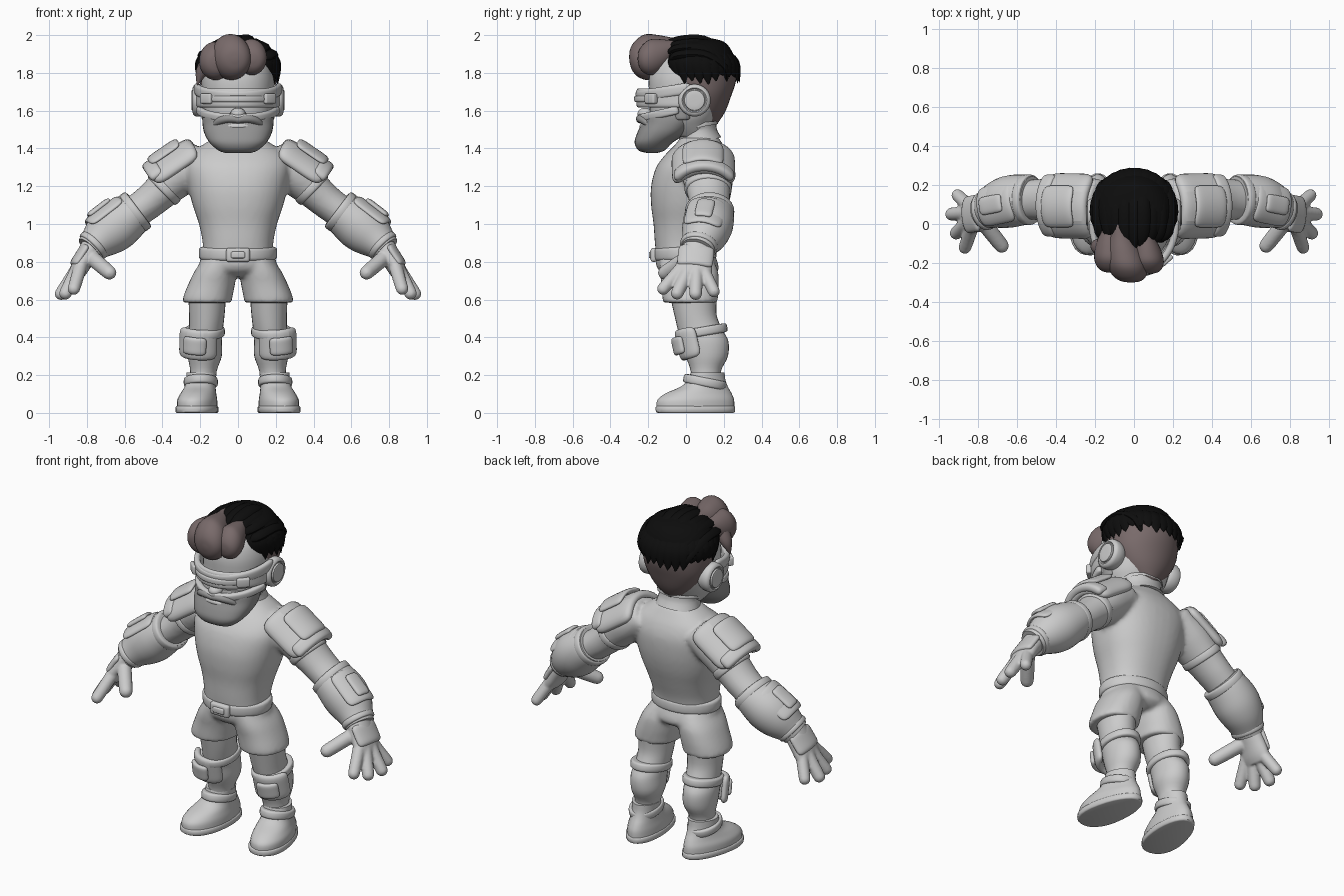
import bpy, bmesh, random
from math import sin, cos, pi, radians, copysign
from mathutils import Vector, Matrix

random.seed(4)

def material(name, rgb):
    m = bpy.data.materials.new(name)
    m.diffuse_color = (*rgb, 1)
    return m

BROWN = material("brown_hair", (0.19, 0.145, 0.145))
BLACK = material("black_hair", (0.004, 0.004, 0.004))
DARK = material("beard_grey", (0.3, 0.3, 0.3))

def finish(name, bm, mat=None, mirror=False):
    bmesh.ops.recalc_face_normals(bm, faces=bm.faces)
    me = bpy.data.meshes.new(name)
    bm.to_mesh(me)
    bm.free()
    ob = bpy.data.objects.new(name, me)
    bpy.context.collection.objects.link(ob)
    if mat:
        me.materials.append(mat)
    if mirror:
        ob.modifiers.new("Mirror", 'MIRROR')
    return ob

def frame(axis, up):
    a = Vector(axis).normalized()
    u = Vector(up)
    u = (u - a * u.dot(a)).normalized()
    return u, a.cross(u)

def spline(rows, steps):
    out = []
    for i in range(len(rows) - 1):
        p = [rows[max(0, i - 1)], rows[i], rows[i + 1], rows[min(len(rows) - 1, i + 2)]]
        for k in range(steps):
            t = k / steps
            out.append([0.5 * (2 * b + (c - a) * t + (2 * a - 5 * b + 4 * c - d) * t * t
                        + (3 * b - a - 3 * c + d) * t ** 3) for a, b, c, d in zip(*p)])
    return out + [list(rows[-1])]

def tube(name, rows, up=(1, 0, 0), axis=None, mat=None, mirror=False, n=28, p=2, taper=0, steps=4):
    """Loft through rows of (x, y, z, radius along up, radius across)."""
    rows = spline(rows, steps)
    bm = bmesh.new()
    rings = []
    for i, r in enumerate(rows):
        a = axis or Vector(rows[min(i + 1, len(rows) - 1)][:3]) - Vector(rows[max(i - 1, 0)][:3])
        u, v = frame(a, up)
        ring = []
        for k in range(n):
            c, s = cos(2 * pi * k / n), sin(2 * pi * k / n)
            c, s = copysign(abs(c) ** (2 / p), c), copysign(abs(s) ** (2 / p), s)
            ring.append(bm.verts.new(Vector(r[:3]) + u * r[3] * c * (1 - taper * s) + v * r[4] * s))
        rings.append(ring)
    for a, b in zip(rings, rings[1:]):
        for k in range(n):
            bm.faces.new((a[k], a[(k + 1) % n], b[(k + 1) % n], b[k]))
    bm.faces.new(rings[0])
    bm.faces.new(rings[-1])
    return finish(name, bm, mat, mirror)

def standing(name, rows, **kw):
    """Loft with level rings: rows of (x, y, z, rx, ry)."""
    return tube(name, rows, axis=(0, 0, 1), **kw)

def blend(name, parts, voxel, smooth):
    """Fuse overlapping lofts into one soft surface."""
    bpy.context.view_layer.update()
    deps = bpy.context.evaluated_depsgraph_get()
    bm = bmesh.new()
    for ob in parts:
        bm.from_mesh(ob.evaluated_get(deps).to_mesh())
    for ob in parts:
        bpy.data.objects.remove(ob)
    ob = finish(name, bm)
    ob.modifiers.new("Fuse", 'REMESH').voxel_size = voxel
    ob.modifiers["Fuse"].use_smooth_shade = True
    ob.modifiers.new("Soften", 'SMOOTH').iterations = smooth

def cuff(name, c, axis, ru, rv, w, up=(1, 0, 0), mirror=True):
    a = Vector(axis).normalized()
    rows = [(*(Vector(c) + a * w * t), ru - d, rv - d)
            for t, d in ((-1, .02), (-.9, .006), (-.5, 0), (.5, 0), (.9, .006), (1, .02))]
    return tube(name, rows, up, axis=a, mirror=mirror, steps=2)

def plate(name, p0, p1, r, half, up, th=0.03, nu=3, nv=3, mirror=True, mat=None):
    """Curved rounded plate around the axis p0-p1, centred on the up direction."""
    p0, p1 = Vector(p0), Vector(p1)
    u, v = frame(p1 - p0, up)
    bm = bmesh.new()
    g = [[bm.verts.new(p0.lerp(p1, i / nu) + u * r[0] * cos(t) + v * r[1] * sin(t))
          for t in (radians(half) * (2 * j / nv - 1) for j in range(nv + 1))] for i in range(nu + 1)]
    for i in range(nu):
        for j in range(nv):
            bm.faces.new((g[i][j], g[i][j + 1], g[i + 1][j + 1], g[i + 1][j]))
    ob = finish(name, bm, mat, mirror)
    s = ob.modifiers.new("Thickness", 'SOLIDIFY')
    s.thickness, s.offset = th, 0
    ob.modifiers.new("Round", 'SUBSURF').levels = 2
    ob.modifiers["Round"].render_levels = 2

def ball(name, c, s):
    bm = bmesh.new()
    bmesh.ops.create_uvsphere(bm, u_segments=20, v_segments=12, radius=1,
                              matrix=Matrix.Translation(c) @ Matrix.Diagonal((*s, 1)))
    return finish(name, bm)

def box(name, c, s, bevel=0.012, mirror=False, rz=0):
    bm = bmesh.new()
    bmesh.ops.create_cube(bm, size=1, matrix=Matrix.Translation(c) @ Matrix.Rotation(rz, 4, 'Z')
                          @ Matrix.Diagonal((*s, 1)))
    bmesh.ops.bevel(bm, geom=bm.edges[:], offset=bevel, segments=3, profile=0.5, affect='EDGES')
    return finish(name, bm, None, mirror)

# Torso with sleeves, collar, belt
Y = (0, 1, 0)
torso = standing("torso", [(0, -.005, .81, .185, .15), (0, -.003, .9, .187, .162), (0, .01, 1.0, .207, .182),
                 (0, .02, 1.1, .24, .205), (0, .03, 1.2, .264, .215), (0, .045, 1.3, .28, .203),
                 (0, .06, 1.37, .255, .167), (0, .07, 1.42, .185, .127), (0, .07, 1.46, .12, .1)], p=2.3, n=40)
arm = tube("upper_arm", [(.18, .1, 1.34, .13, .1), (.3, .11, 1.27, .135, .115), (.41, .12, 1.17, .115, .097),
                         (.48, .125, 1.11, .107, .09), (.57, .125, 1.045, .1, .087)], up=Y, mirror=True)
blend("torso_and_arms", [torso, arm], .013, 5)
tube("neck_collar", [(0, .075, 1.43, .135, .115), (0, .065, 1.47, .125, .105), (0, .06, 1.505, .122, .102),
                     (0, .058, 1.51, .133, .113), (0, .055, 1.535, .133, .113), (0, .055, 1.54, .12, .1)], steps=2)
cuff("belt", (0, -.005, .845), (0, -.04, 1), .207, .167, .034, mirror=False)
box("buckle", (0, -.17, .836), (.125, .035, .075), .015)
box("buckle_plate", (0, -.187, .836), (.075, .02, .035), .008)

# Shorts
hips = standing("hips", [(0, -.005, .85, .187, .152), (0, .005, .79, .205, .165), (0, .015, .75, .19, .155),
                         (0, .02, .72, .1, .11)], n=36)
legs = standing("shorts_leg", [(.09, 0, .82, .09, .14), (.118, .015, .75, .112, .155), (.14, .022, .68, .124, .152),
                               (.158, .022, .62, .13, .148), (.163, .022, .59, .13, .145),
                               (.163, .022, .583, .122, .138)], p=2.2, mirror=True)
blend("shorts", [hips, legs], .012, 6)

# Legs, knee guards, shoes
standing("leg", [(.163, .04, .62, .1, .125), (.165, .05, .52, .094, .112), (.17, .075, .44, .09, .118),
                 (.177, .1, .38, .092, .124), (.176, .11, .3, .09, .112), (.183, .105, .22, .07, .08),
                 (.19, .105, .13, .07, .08)], mirror=True)
cuff("knee_band", (.176, .082, .43), (0, -.17, 1), .106, .138, .024)
plate("knee_guard", (.195, .098, .3), (.19, .06, .465), (.122, .11), 68, (.3, -1, 0), .045)
plate("knee_guard_inset", (.195, .085, .33), (.19, .065, .425), (.142, .11), 36, (.3, -1, 0), .03)
FOOT = dict(up=(1, .17, 0), mirror=True, taper=.13)
standing("shoe_sole", [(.212, .05, 0, .1, .202), (.212, .05, .006, .107, .212), (.212, .05, .03, .107, .213),
                       (.212, .05, .036, .101, .207)], steps=2, p=2.2, **FOOT)
standing("shoe", [(.212, .05, .03, .103, .209), (.212, .052, .07, .101, .205), (.206, .068, .105, .09, .175),
                  (.198, .098, .14, .08, .125), (.194, .11, .175, .078, .1), (.191, .115, .215, .079, .09)], **FOOT)
cuff("shoe_strap", (.197, .1, .163), (0, .2, 1), .09, .115, .024)

# Shoulder guards, gauntlets
cuff("sleeve_cuff", (.39, .117, 1.19), (.72, 0, -.7), .125, .107, .025, up=Y)
plate("shoulder_guard", (.175, .09, 1.34), (.42, .095, 1.175), (.14, .168), 80, (.54, 0, .85), .07)
plate("shoulder_guard_rim", (.355, .095, 1.218), (.425, .095, 1.172), (.145, .168), 66, (.54, 0, .85), .05, 2, 6)
plate("shoulder_guard_inset", (.225, .09, 1.307), (.385, .09, 1.198), (.175, .172), 40, (.54, 0, .85), .03)
tube("gauntlet", [(.525, .125, 1.08, .12, .102), (.565, .125, 1.05, .13, .117), (.64, .115, .995, .134, .132),
                  (.7, .097, .945, .122, .122), (.755, .072, .895, .097, .092), (.785, .06, .865, .087, .078)],
     up=Y, mirror=True)
cuff("gauntlet_cuff", (.545, .125, 1.065), (.8, 0, -.6), .13, .117, .024, up=Y)
cuff("wrist_cuff", (.765, .068, .887), (.7, -.2, -.7), .1, .09, .018, up=Y)
plate("gauntlet_plate", (.56, .118, 1.045), (.735, .083, .912), (.13, .137), 50, (.62, 0, .78), .03)
plate("gauntlet_button", (.595, .11, 1.018), (.71, .088, .93), (.145, .14), 20, (.62, 0, .78), .025)

# Hands
hand = [tube("palm", [(.77, .06, .88, .078, .062), (.81, .05, .82, .09, .054), (.845, .04, .755, .1, .046),
                      (.865, .035, .72, .092, .036)], up=Y, mirror=True)]
for label, a, b, r in (("thumb", (.785, .02, .83), (.66, -.137, .725), .038),
                       ("index_finger", (.835, -.02, .77), (.876, -.142, .633), .033),
                       ("middle_finger", (.85, .015, .76), (.927, -.06, .606), .034),
                       ("ring_finger", (.855, .055, .755), (.955, .05, .603), .034),
                       ("little_finger", (.845, .09, .76), (.92, .16, .618), .032)):
    A, B = Vector(a), Vector(b)
    hand.append(tube(label, [(*A.lerp(B, t), r * k, r * k) for t, k in
                ((0, 1.1), (.45, 1.05), (.82, 1), (.93, .8), (.985, .4), (1, .05))], up=Y, mirror=True, n=14, steps=2))
blend("hands", hand, .007, 4)
plate("hand_guard", (.76, .058, .86), (.83, .045, .75), (.064, .12), 54, (.83, 0, .55), .035)

# Head and face
standing("head", [(0, .03, 1.46, .1, .1), (0, -.01, 1.52, .15, .15), (0, -.01, 1.58, .18, .18),
                  (0, .01, 1.68, .188, .205), (0, .02, 1.78, .19, .215), (0, .03, 1.87, .16, .19),
                  (0, .03, 1.93, .08, .1)], p=2.2, n=36)
standing("beard", [(0, -.18, 1.377, .07, .03), (0, -.182, 1.39, .105, .07), (0, -.172, 1.43, .15, .1),
                   (0, -.128, 1.48, .178, .131), (0, -.1, 1.53, .188, .136), (0, -.095, 1.57, .187, .132),
                   (0, -.09, 1.585, .178, .12)], mat=DARK, p=2.4, n=36)
plate("sideburn", (0, -.02, 1.55), (0, -.02, 1.64), (.188, .09), 28, (1, 0, 0), .02, mat=DARK)
tube("moustache", [(-.01, -.238, 1.55, .024, .018), (.05, -.238, 1.558, .026, .022), (.1, -.218, 1.545, .02, .02),
                   (.14, -.185, 1.51, .006, .006)], up=Y, mat=DARK, mirror=True, n=14)
ball("lower_lip", (0, -.226, 1.517), (.065, .02, .018))
ball("nose", (0, -.215, 1.583), (.04, .042, .032))

# Visor and earphones
VIS = dict(up=(0, -1, 0), mirror=False, nv=16)
plate("visor_lens", (0, 0, 1.615), (0, 0, 1.72), (.25, .21), 88, th=.03, **VIS)
plate("visor_top_rim", (0, .01, 1.685), (0, 0, 1.748), (.258, .217), 95, th=.035, nu=2, **VIS)
plate("visor_lower_rim", (0, .01, 1.592), (0, 0, 1.637), (.252, .212), 80, th=.035, nu=2, **VIS)
plate("visor_middle_bar", (0, 0, 1.645), (0, 0, 1.68), (.265, .21), 42, th=.02, nu=2, **VIS)
box("visor_side_box", (.165, -.185, 1.664), (.075, .035, .055), .01, True, radians(42))
X = (1, 0, 0)
tube("earphone", [(x, .045, 1.655, r, r) for x, r in ((.16, .07), (.18, .083), (.22, .086), (.235, .077), (.24, .066),
                  (.234, .06), (.236, .05), (.236, .01))], up=Y, axis=X, mirror=True, n=32, steps=2)
tube("earphone_disc", [(x, .045, 1.655, r, r) for x, r in ((.22, .055), (.24, .055), (.246, .047), (.247, .01))],
     up=Y, axis=X, mirror=True, n=32, steps=2)

# Brown undercut and swept front lobes
standing("undercut", [(0, .1, 1.515, .05, .055), (0, .1, 1.59, .13, .105), (0, .09, 1.68, .185, .15),
                      (0, .065, 1.76, .204, .2), (0, .065, 1.84, .205, .2)], mat=BROWN, n=36)
def lobe(name, x, y, z, s, tip):
    a, b = Vector((x, y, z)), Vector(tip)
    rows = [(*(a.lerp(b, t) + Vector((0, 0, -h * s))), w * s, v * s) for t, h, w, v in
            ((0, 0, .1, .1), (.03, .02, .55, .55), (.13, .08, .88, .95), (.3, .15, 1, 1.18), (.52, .25, .87, 1.02),
             (.75, .2, .55, .6), (.93, .03, .2, .2), (1, 0, .02, .02))]
    tube(name, rows, axis=(0, 1, .1), mat=BROWN)
lobe("front_lobe_middle", -.015, -.3, 1.868, .103, (-.085, .02, 1.97))
lobe("front_lobe_left", -.115, -.25, 1.85, .086, (-.13, .02, 1.935))
lobe("front_lobe_right", .08, -.255, 1.865, .08, (.055, -.01, 1.965))
tube("temple_lock", [(-.16, -.12, 1.86, .05, .04), (-.195, -.115, 1.8, .035, .03), (-.215, -.12, 1.735, .003, .003)],
     up=Y, mat=BROWN, n=12)

# Black swept-back hair with a ragged lower edge
standing("hair_cap", [(0, .06, 1.785, .198, .178), (0, .063, 1.81, .208, .193), (0, .066, 1.86, .206, .195),
                      (0, .06, 1.92, .183, .18), (0, .05, 1.965, .135, .15), (0, .045, 1.985, .06, .08)],
         mat=BLACK, n=36)
for i in range(22):
    t = radians(-38 + 256 * i / 21)
    d, z = Vector((cos(t), sin(t), 0)), random.uniform(1.735, 1.79)
    pts = [(d.x * k * .207, .062 + d.y * k * .198 + back, h, w, w * .4) for k, back, h, w in
           ((.6, -.02, 1.95, .03), (.95, 0, 1.875, .05), (1.02, .01, 1.82, .042), (1.02, .02, z, .003))]
    tube("hair_edge_lock_%d" % i, pts, up=(-d.y, d.x, 0), mat=BLACK, n=8, steps=3)
for i in range(9):
    x = -.16 + .04 * i
    h = 1.985 - 3.2 * x * x + random.uniform(-.01, .006)
    e = random.uniform(-.03, .012)
    tube("hair_top_lock_%d" % i, [(x * .9, -.13 + abs(x) * .3, h - .035, .012, .012), (x, -.04, h - .015, .042, .026),
         (x * 1.05, .09, h - .015, .045, .03), (x * .95, .2, h - .08, .035, .025),
         (x * .75, .288 - abs(x) * .5 + e, h - .17 + e, .003, .003)], mat=BLACK, n=10)

# Smooth shading with crisp edges
bpy.ops.object.select_all(action='SELECT')
bpy.context.view_layer.objects.active = bpy.data.objects["head"]
bpy.ops.object.shade_smooth_by_angle(angle=radians(40))
